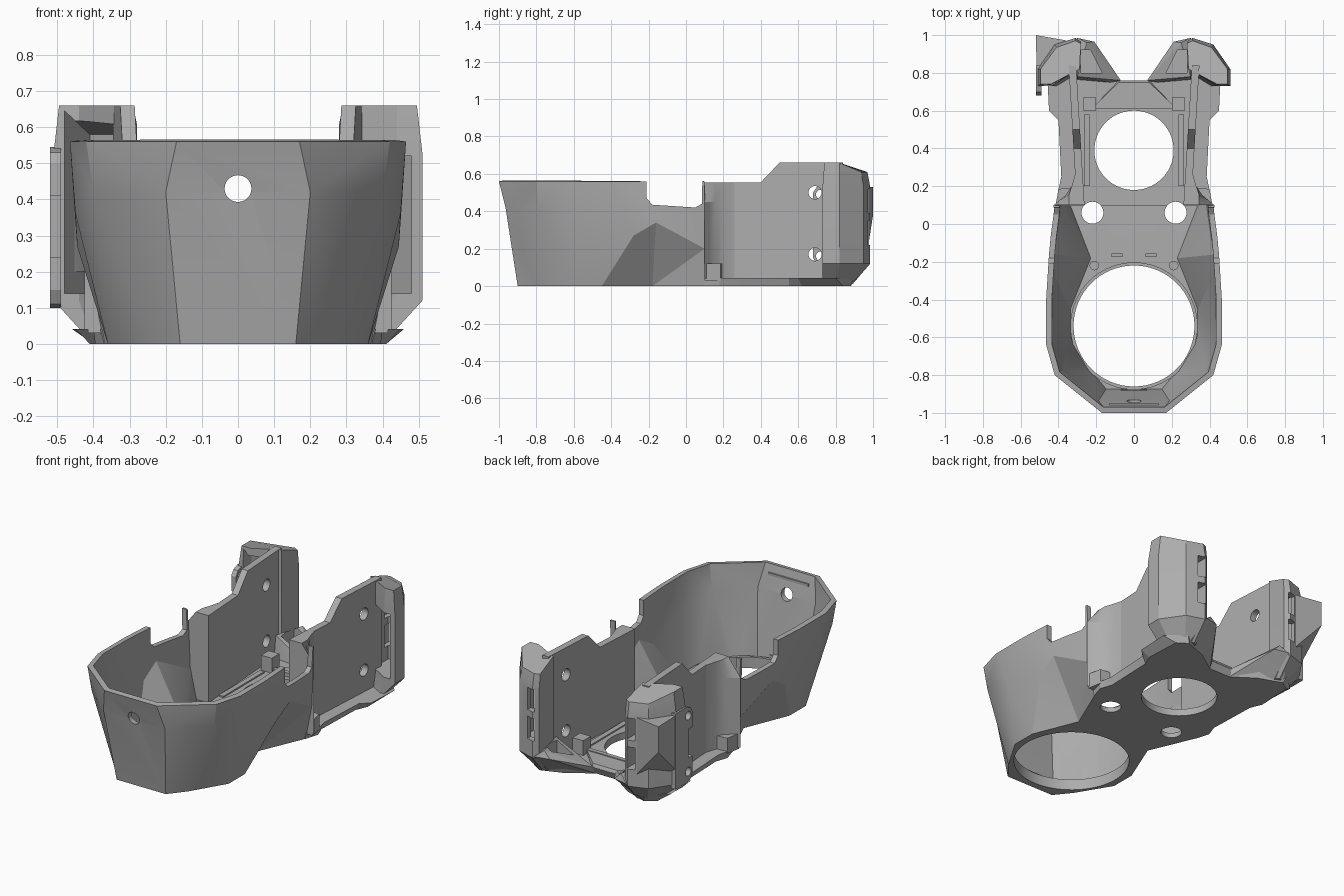
import bpy, bmesh, math
from mathutils import Vector

cube = bpy.data.objects.get("Cube")
if cube:
    bpy.data.objects.remove(cube, do_unlink=True)

grey = bpy.data.materials.new("plain grey")
grey.use_nodes = True
GREY = (0.42, 0.42, 0.42, 1)
grey.diffuse_color = GREY
grey.node_tree.nodes["Principled BSDF"].inputs["Base Color"].default_value = GREY


def finish(name, bm, fix=True):
    if fix:
        bmesh.ops.recalc_face_normals(bm, faces=bm.faces)
    mesh = bpy.data.meshes.new(name)
    bm.to_mesh(mesh)
    bm.free()
    mesh.materials.append(grey)
    ob = bpy.data.objects.new(name, mesh)
    bpy.context.collection.objects.link(ob)
    return ob


def loft(name, rings):
    """Closed solid through rings of equal length."""
    bm = bmesh.new()
    vs = [[bm.verts.new(p) for p in r] for r in rings]
    n = len(vs[0])
    for a, b in zip(vs, vs[1:]):
        for i in range(n):
            j = (i + 1) % n
            bm.faces.new((a[i], a[j], b[j], b[i]))
    bm.faces.new(vs[0][::-1])
    bm.faces.new(vs[-1])
    return finish(name, bm)


def hull(name, pts):
    bm = bmesh.new()
    for p in pts:
        bm.verts.new(p)
    bmesh.ops.convex_hull(bm, input=bm.verts)
    return finish(name, bm)


def box(name, lo, hi):
    return hull(name, [(x, y, z) for x in (lo[0], hi[0]) for y in (lo[1], hi[1]) for z in (lo[2], hi[2])])


def level(pts, z, s=1):
    return [(s * x, y, z) for x, y in pts]


def cylinder(name, centre, r, depth, axis="Z", n=48):
    bm = bmesh.new()
    bmesh.ops.create_cone(bm, cap_ends=True, segments=n, radius1=r, radius2=r, depth=depth)
    d = {"X": Vector((1, 0, 0)), "Y": Vector((0, 1, 0)), "Z": Vector((0, 0, 1))}[axis]
    bm.transform(d.to_track_quat("Z", "Y").to_matrix().to_4x4())
    bmesh.ops.translate(bm, verts=bm.verts, vec=centre)
    return finish(name, bm)


def cut(ob, cutters):
    """Cut the holes, bake the result and drop the helpers."""
    for c in cutters:
        c.hide_render = True
        m = ob.modifiers.new("hole", "BOOLEAN")
        m.operation, m.solver, m.object = "DIFFERENCE", "EXACT", c
    dg = bpy.context.evaluated_depsgraph_get()
    dg.update()
    ob.data = bpy.data.meshes.new_from_object(ob.evaluated_get(dg))
    ob.modifiers.clear()
    for c in cutters:
        bpy.data.objects.remove(c, do_unlink=True)


# Front bowl: faceted shell lofted from floor edge to rim
low = [(.16, -.9, 0), (.24, -.8, 0), (.36, -.6, 0), (.36, -.45, 0), (.25, -.18, 0), (.37, .1, 0)]
mid = [(.2, -.965, .42), (.4, -.79, .42), (.45, -.56, .36), (.445, -.28, .27), (.45, -.16, .34), (.41, .1, .2)]
rim = [(.17, -1, .56), (.42, -.8, .56), (.465, -.64, .56), (.465, -.4, .56), (.45, -.16, .56), (.425, .1, .56)]
bm = bmesh.new()
rows = [[bm.verts.new(p) for p in [(-x, y, z) for x, y, z in r[::-1]] + r] for r in (low, mid, rim)]
for a, b in zip(rows, rows[1:]):
    for i in range(len(a) - 1):
        bm.faces.new((a[i], a[i + 1], b[i + 1], b[i]))
bm.faces.new(rows[0][::-1])
bmesh.ops.triangulate(bm, faces=[f for f in bm.faces if len(f.verts) == 4])
bowl = finish("front_bowl", bm, False)
wall = bowl.modifiers.new("wall", "SOLIDIFY")
wall.thickness, wall.offset, wall.use_even_offset = .03, -1, True
notch = [(-.21, .7), (-.21, .47), (-.18, .435), (.05, .42), (.085, .44), (.09, .7)]
cut(bowl, [hull("notch", [(x, y, z) for x in (-.6, .6) for y, z in notch]),
           cylinder("fan_cut", (0, -.54, 0), .32, .3, n=96),
           cylinder("screw_cut", (0, -1, .43), .037, .3, "Y")]
    + [cylinder("rod_cut", (s * .22, .06, 0), .058, .2) for s in (-1, 1)])

# Raised lip round the large opening
lip = cylinder("fan_lip", (0, -.54, .035), .337, .06, n=96)
cut(lip, [cylinder("lip_cut", (0, -.54, 0), .32, .4, n=96)])
box("front_hook", (-.13, -.975, .505), (.13, -.95, .52))
box("front_catch", (-.07, -.905, .06), (.07, -.875, .08))
for s in (-1, 1):
    cylinder("floor_boss", (s * .175, -.05, .03), .055, .01)
    cylinder("floor_pin", (s * .21, -.22, .035), .025, .02)
    box("floor_step", (s * .09 - .03, -.175, .02), (s * .09 + .03, -.155, .05))

# Rear base plate with flared edge
base_low = [(.37, .095), (.395, .18), (.37, .25), (.38, .55), (.41, .62), (.4, .84), (.34, .88), (.2, .83), (.07, .74)]
base_top = [(.38, .095), (.4, .18), (.385, .25), (.4, .55), (.45, .6), (.46, .8), (.36, .9), (.2, .85), (.07, .76)]


def both(pts, z):
    return level(pts, z) + level(pts[::-1], z, -1)


base = loft("rear_base", [both(base_low, 0), both(base_top, .042)])
cut(base, [cylinder("nozzle_cut", (0, .39, 0), .21, .3, n=72)]
    + [cylinder("rod_cut", (s * .22, .06, 0), .058, .2) for s in (-1, 1)])
box("cross_rib", (-.2, .61, .03), (.2, .635, .065))
hull("rear_ramp", [(s * x, y, z) for s in (-1, 1) for x, y, z in
                   [(.2, .635, .04), (.2, .635, .06), (.08, .75, .06), (.08, .76, .04)]])

panel = [(.1, .03), (.1, .555), (.4, .555), (.5, .66), (.84, .66), (.84, .03)]
wing_mid = [(.29, .82), (.28, .965), (.31, .985), (.42, .95), (.51, .82), (.51, .73), (.44, .73)]
wing_low = [(.29, .8), (.29, .88), (.31, .89), (.36, .87), (.41, .8), (.41, .73), (.4, .73)]
wing_cap = [(.29, .82), (.28, .955), (.31, .97), (.41, .935), (.495, .82), (.495, .74), (.44, .74)]
for s in (-1, 1):
    side = "left" if s > 0 else "right"
    # Side panel leaning outward to the rear
    p = loft(side + "_side_panel", [[(s * (.262 + .06 * (y - .1) + t), y, z) for y, z in panel] for t in (0, .04)])
    cut(p, [cylinder("bolt_cut", (s * .3, .69, z), .035, .3, "X", 32) for z in (.17, .5)])

    # Panel front end sweeping out to the bowl, with its top corner sloped off
    sweep = [(.262, .1), (.425, .1), (.395, .125), (.36, .155), (.33, .2), (.313, .26), (.275, .26)]
    loft(side + "_front_sweep", [level(sweep, .04, s), level(sweep, .45, s),
                                 [(s * min(x, .345), y, .555) for x, y in sweep]])
    hull(side + "_panel_foot", [(s * x, y, z) for z in (.03, .12) for x, y in
                                [(.27, .1), (.415, .1), (.4, .185), (.27, .2)]])

    # Hollow rear wing, open to the front; the right one is open up to its cap
    slope = [(s * x, y, .66 if y < .84 else .61) for x, y in wing_cap]
    w = loft(side + "_rear_wing", [level(wing_low, .01, s), level(wing_mid, .12, s),
                                   level(wing_mid, .53, s), slope])
    room = [(.325, .6), (.325, .93), (.34, .945), (.41, .92), (.48, .81), (.48, .6)]
    top = .52 if s > 0 else .645
    roof = [(s * x, y, min(top, .645 if y < .85 else .58)) for x, y in room]
    cut(w, [loft("room", [level(room, .14, s), level(room, .5, s), roof])]
        + [box("slot", (s * .325 - .025, .9, z), (s * .325 + .025, 1.05, z + .13)) for z in (.22, .39)])

    # Slanted foot under the wing, with a recessed pocket
    f = hull(side + "_wing_foot", [(s * x, y, z) for x, y, z in [
        (.07, .74, 0), (.34, .88, 0), (.3, .76, 0), (.07, .76, .045), (.21, .965, .13),
        (.3, .985, .13), (.3, .78, .17), (.25, .96, .17)]])
    pocket = hull("pocket", [(s * x, y, z) for z in (.09, .3) for x, y in
                             [(.17, .8), (.28, .8), (.28, .92), (.23, .92)]])
    cut(f, [pocket])

    # Inner catch and rail beside the panel
    box(side + "_catch", (s * .235 - .035, .6, .03), (s * .235 + .035, .67, .13))
    box(side + "_inner_rail", (s * .25 - .015, .2, .03), (s * .25 + .015, .58, .05))

# Hinge plate with two eyes and a pointed rear flag, right side only
hinge = loft("hinge_plate", [[(x, y, z) for y, z in
             [(.68, .15), (.7, .11), (.74, .1), (.84, .1), (.84, .545), (.74, .545), (.7, .53), (.68, .5)]]
             for x in (-.52, -.49)])
cut(hinge, [cylinder("eye_cut", (-.5, .72, z), .025, .2, "X", 24) for z in (.16, .49)]
    + [box("eye_gap", (-.6, .6, .24), (-.4, .72, .41))])
flag = [(-.52, 1), (-.36, .972), (-.4, .9), (-.49, .82), (-.515, .82)]
hull("rear_flag", level(flag, .53) + level(flag, .38) + level(flag[1:], .2))

# Smooth only across gentle edges
bpy.ops.object.select_all(action="DESELECT")
for ob in bpy.context.scene.objects:
    if ob.type == "MESH" and ob.data.materials and ob.data.materials[0] == grey:
        ob.select_set(True)
        bpy.context.view_layer.objects.active = ob
bpy.ops.object.shade_smooth_by_angle(angle=math.radians(22))
